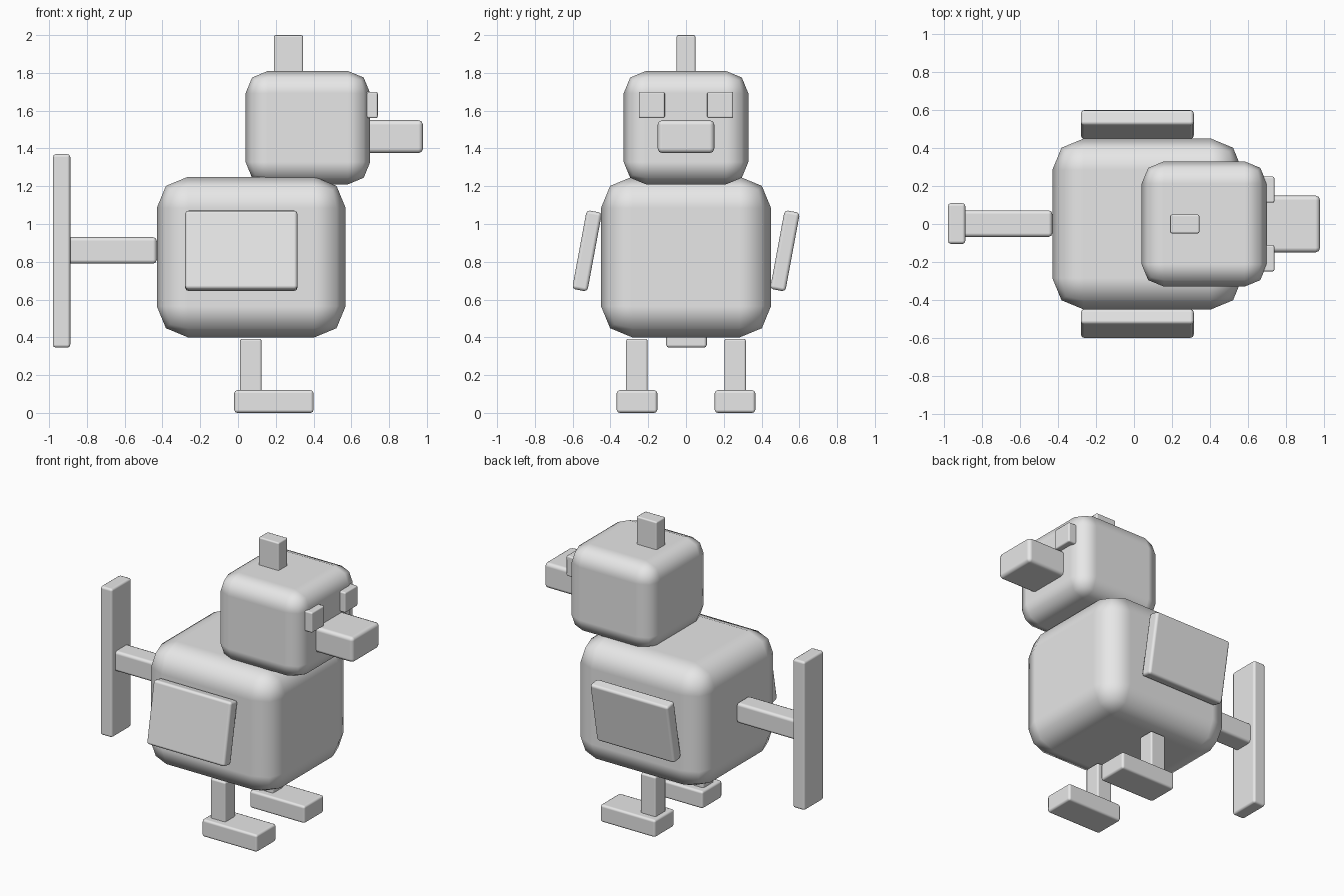
import bpy
import math

default_cube = bpy.data.objects.get("Cube")
if default_cube:
    bpy.data.objects.remove(default_cube, do_unlink=True)

GREY = (0.8, 0.8, 0.8, 1.0)
grey = bpy.data.materials.new("light_grey")
grey.use_nodes = True
grey.diffuse_color = GREY
for node in grey.node_tree.nodes:
    if node.type == 'BSDF_PRINCIPLED':
        node.inputs["Base Color"].default_value = GREY


def box(name, x, y, z, bevel=0.016, tilt=0.0):
    """Rounded block spanning the given (min, max) ranges, tilted about x."""
    spans = (x, y, z)
    bpy.ops.mesh.primitive_cube_add(size=1, location=[sum(s) / 2 for s in spans])
    ob = bpy.context.object
    ob.name = name
    ob.data.name = name
    ob.scale = [s[1] - s[0] for s in spans]
    bpy.ops.object.transform_apply(location=False, rotation=False, scale=True)
    ob.rotation_euler.x = tilt
    ob.data.materials.append(grey)
    for face in ob.data.polygons:
        face.use_smooth = True
    mod = ob.modifiers.new("rounded_edges", 'BEVEL')
    mod.width = bevel
    mod.segments = 2
    mod.limit_method = 'NONE'
    mod.harden_normals = True
    return ob


# Body and head
box("body", (-0.43, 0.57), (-0.45, 0.45), (0.40, 1.25), bevel=0.165)
box("head", (0.04, 0.70), (-0.33, 0.33), (1.21, 1.81), bevel=0.118)

# Crest and beak
box("crest", (0.19, 0.345), (-0.05, 0.05), (1.75, 2.0), bevel=0.01)
box("beak", (0.64, 0.98), (-0.15, 0.15), (1.375, 1.55), bevel=0.025)

# Tail rod and upright fin
box("tail_rod", (-0.92, -0.43), (-0.068, 0.072), (0.79, 0.93), bevel=0.02)
box("tail_fin", (-0.98, -0.888), (-0.105, 0.11), (0.345, 1.37))

# Paired parts on both sides of the body
for side, label in ((-1, "near"), (1, "far")):
    def across(inner, outer):
        return tuple(sorted((side * inner, side * outer)))

    box("eye_" + label, (0.67, 0.74), across(0.112, 0.25), (1.56, 1.70), bevel=0.01)
    box("leg_" + label, (0.01, 0.125), across(0.203, 0.318), (0.08, 0.392), bevel=0.012)
    box("foot_" + label, (-0.02, 0.40), across(0.152, 0.367), (0.0, 0.12))
    box("wing_" + label, (-0.28, 0.315), across(0.483, 0.565), (0.646, 1.07),
        bevel=0.018, tilt=math.radians(-10.5))
